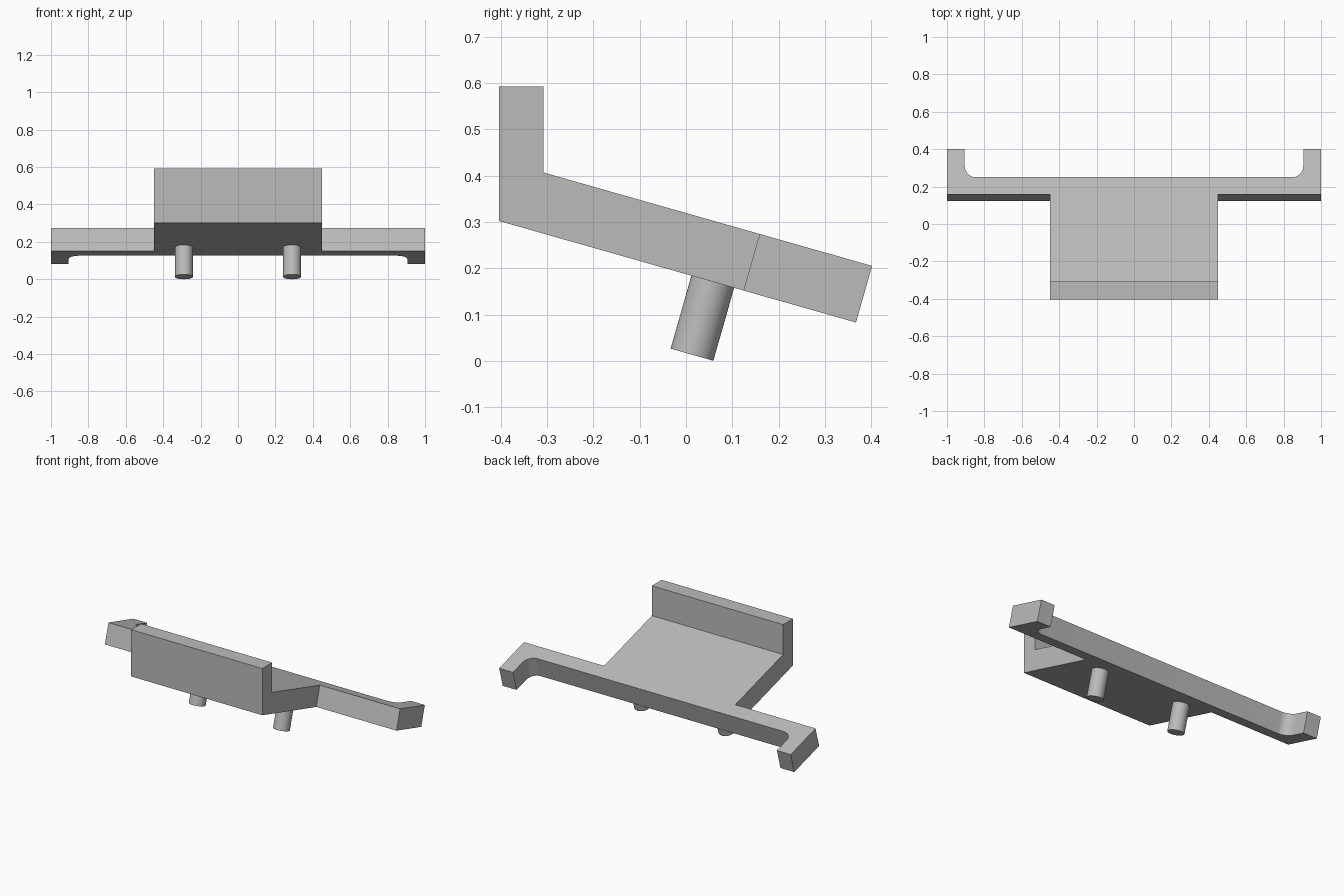
import bpy, bmesh, math
from mathutils import Vector, Matrix

cube = bpy.data.objects.get("Cube")
if cube:
    bpy.data.objects.remove(cube, do_unlink=True)

TILT = math.radians(15.87)
NORMAL = Vector((0, math.sin(TILT), math.cos(TILT)))   # plate normal
THICK = 0.127
HALF = 0.45                                            # half width of plate

grey = bpy.data.materials.new("plain_grey")
grey.use_nodes = True
colour = (0.5, 0.5, 0.5, 1)
grey.diffuse_color = colour
grey.node_tree.nodes["Principled BSDF"].inputs["Base Color"].default_value = colour


def add_object(name, bm):
    bmesh.ops.recalc_face_normals(bm, faces=bm.faces)
    mesh = bpy.data.meshes.new(name)
    bm.to_mesh(mesh)
    bm.free()
    mesh.materials.append(grey)
    obj = bpy.data.objects.new(name, mesh)
    bpy.context.collection.objects.link(obj)
    return obj


def prism(name, outline, offset):
    bm = bmesh.new()
    face = bm.faces.new([bm.verts.new(p) for p in outline])
    result = bmesh.ops.extrude_face_region(bm, geom=[face], use_keep_orig=True)
    verts = [v for v in result["geom"] if isinstance(v, bmesh.types.BMVert)]
    bmesh.ops.translate(bm, verts=verts, vec=offset)
    return add_object(name, bm)


def rod(name, start, axis, length, radius):
    bm = bmesh.new()
    bmesh.ops.create_cone(bm, cap_ends=True, segments=48, radius1=radius,
                          radius2=radius, depth=length)
    turn = axis.to_track_quat("Z", "Y").to_matrix().to_4x4()
    bm.transform(Matrix.Translation(start + axis * length / 2) @ turn)
    return add_object(name, bm)


def combine(target, other, operation):
    mod = target.modifiers.new(other.name, "BOOLEAN")
    mod.object = other
    mod.operation = operation
    mod.solver = "EXACT"
    other.hide_render = True
    other.hide_set(True)


def smooth(obj):
    bpy.ops.object.select_all(action="DESELECT")
    obj.select_set(True)
    bpy.context.view_layer.objects.active = obj
    bpy.ops.object.shade_smooth_by_angle(angle=math.radians(30))


# Tilted plate with cross bar and two rear arms, drawn as half an outline
ARM, BAR_FRONT, BAR_BACK, REAR, R = 0.905, 0.159, 0.25, 0.402, 0.06
half = [(HALF, -0.308), (HALF, BAR_FRONT), (1, BAR_FRONT), (1, REAR), (ARM, REAR)]
for i in range(13):
    a = math.pi / 2 * i / 12
    half.append((ARM - R + R * math.cos(a), BAR_BACK + R - R * math.sin(a)))
outline = half + [(-x, y) for x, y in reversed(half)]
top = [Vector((x, y, 0.274 - (y - BAR_FRONT) * math.tan(TILT))) for x, y in outline]
bracket = prism("bracket_plate", top, -NORMAL * THICK)

# Upright lip at the front of the plate
corner = Vector((-HALF, -0.308, top[0].z))
lip = [(-HALF, -0.404, 0.302), (-HALF, -0.404, 0.592), (-HALF, -0.308, 0.592),
       corner, corner - NORMAL * THICK]
lip = prism("front_lip", lip, Vector((2 * HALF, 0, 0)))
combine(bracket, lip, "UNION")

# Row of four through holes in the lip
for i in range(4):
    x = (i - 1.5) * 0.226
    hole = rod(f"hole_cutter_{i + 1}", Vector((x, -0.5, 0.505)), Vector((0, 1, 0)), 0.3, 0.034)
    combine(bracket, hole, "DIFFERENCE")

# Bake the cuts, then remove the helper shapes
bpy.context.view_layer.update()
baked = bpy.data.meshes.new_from_object(bracket.evaluated_get(bpy.context.evaluated_depsgraph_get()))
helpers = [m.object for m in bracket.modifiers]
bracket.modifiers.clear()
bracket.data = baked
for helper in helpers:
    bpy.data.objects.remove(helper, do_unlink=True)
smooth(bracket)

# Two pegs below the plate
for side, x in (("left", 0.289), ("right", -0.289)):
    smooth(rod(f"{side}_peg", Vector((x, 0.013, 0.0132)), NORMAL, 0.2, 0.048))
